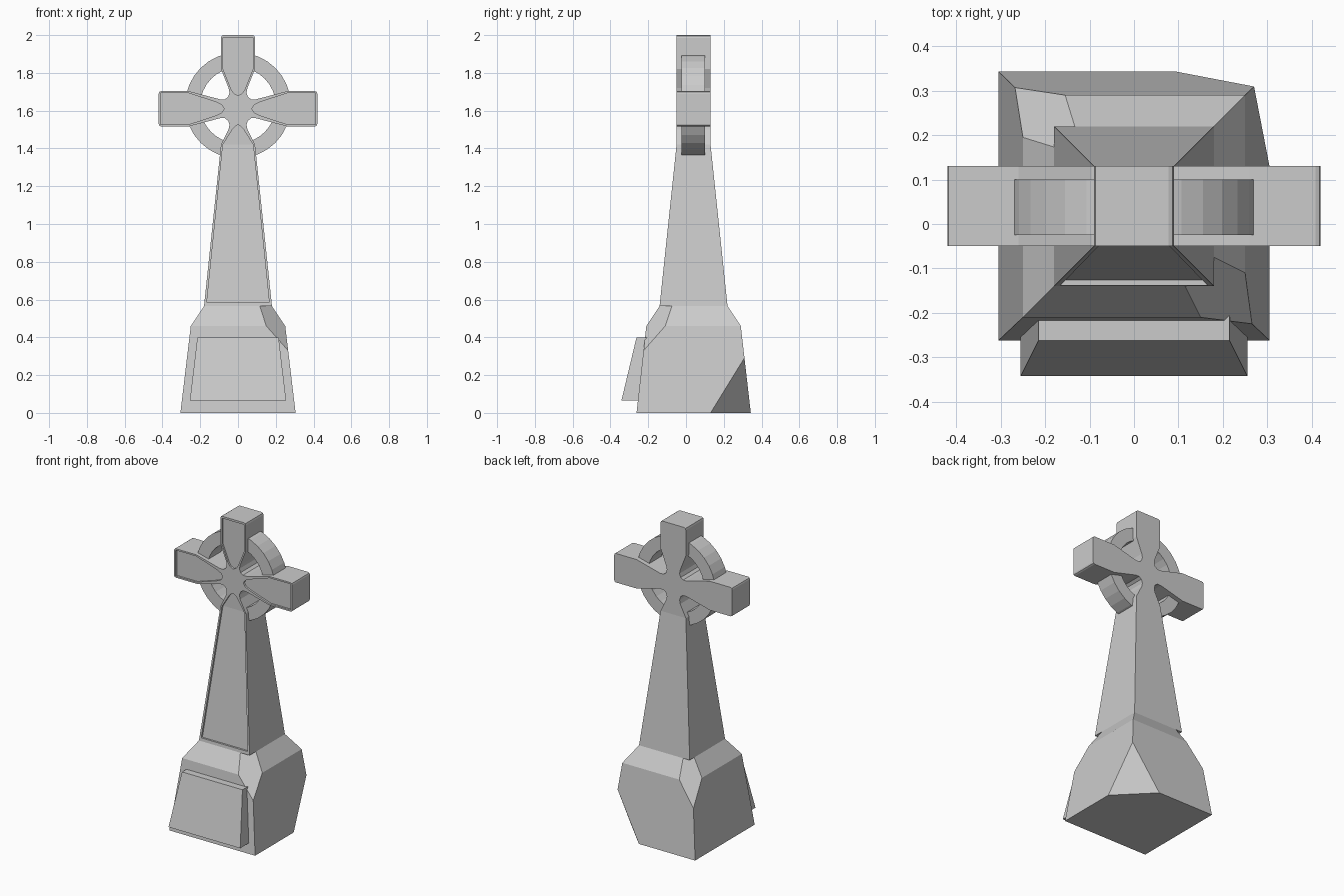
import bpy, bmesh, math
from mathutils import Vector

if "Cube" in bpy.data.objects:
    bpy.data.objects.remove(bpy.data.objects["Cube"])

YC = 0.04          # depth centre of the monument body
FRONT, BACK = -0.05, 0.13
RECESS = 0.012


def finish(bm, name):
    bmesh.ops.recalc_face_normals(bm, faces=bm.faces[:])
    me = bpy.data.meshes.new(name)
    bm.to_mesh(me)
    bm.free()
    ob = bpy.data.objects.new(name, me)
    bpy.context.collection.objects.link(ob)
    return ob


def loft(rings):
    """Closed solid through rings of equal point count."""
    bm = bmesh.new()
    vs = [[bm.verts.new(p) for p in r] for r in rings]
    n = len(vs[0])
    for a, b in zip(vs, vs[1:]):
        for i in range(n):
            j = (i + 1) % n
            bm.faces.new((a[i], a[j], b[j], b[i]))
    bm.faces.new(vs[0][::-1])
    bm.faces.new(vs[-1])
    return bm


def rect(hx, y0, y1, z):
    return [(-hx, y0, z), (hx, y0, z), (hx, y1, z), (-hx, y1, z)]


def prism(pts, y0, y1):
    """Extrude an x/z outline in depth; y0, y1 are functions of z."""
    return loft([[(x, f(z), z) for x, z in pts] for f in (y0, y1)])


def mirrored(half):
    """Complete an outline from its right half, listed top to bottom."""
    return half + [(-x, z) for x, z in reversed(half) if x > 1e-6]


def chip(bm, a, b, c):
    """Break off a corner along the plane through three points."""
    a, b, c = Vector(a), Vector(b), Vector(c)
    no = (b - a).cross(c - a).normalized()
    if no.dot(Vector((0, YC, 0.3)) - a) > 0:
        no = -no
    res = bmesh.ops.bisect_plane(bm, geom=bm.verts[:] + bm.edges[:] + bm.faces[:],
                                 plane_co=a, plane_no=no, clear_outer=True)
    edges = [e for e in res['geom_cut'] if isinstance(e, bmesh.types.BMEdge)]
    bmesh.ops.holes_fill(bm, edges=edges)


def carve(ob, bm):
    cutter = finish(bm, "panel_cutter")
    cutter.hide_render = True
    mod = ob.modifiers.new("recess", 'BOOLEAN')
    mod.operation, mod.solver, mod.object = 'DIFFERENCE', 'EXACT', cutter
    bpy.context.view_layer.objects.active = ob
    bpy.ops.object.modifier_apply(modifier=mod.name)
    bpy.data.objects.remove(cutter)


# Pedestal with sloping shoulders and three broken corners
bm = loft([rect(0.305, -0.262, 0.343, 0), rect(0.25, -0.21, 0.29, 0.46),
           rect(0.18, -0.14, 0.22, 0.565)])
chip(bm, (0.15, -0.21, 0.46), (0.25, -0.11, 0.46), (0.265, -0.225, 0.33))
chip(bm, (-0.155, 0.29, 0.46), (-0.25, 0.195, 0.46), (-0.268, 0.308, 0.31))
chip(bm, (0.095, 0.343, 0), (0.305, 0.13, 0), (0.27, 0.309, 0.29))
finish(bm, "pedestal")

# Raised plaque on the pedestal front
finish(loft([rect(0.255, -0.342, -0.2, 0.065), rect(0.215, -0.262, -0.2, 0.40)]), "plaque")

# Tapered shaft with recessed front panel
Z0, Z1 = 0.565, 1.42
shaft = finish(loft([rect(0.18, -0.14, 0.22, Z0), rect(0.09, FRONT, BACK, Z1)]), "shaft")


def slope(off):
    return lambda z: -0.14 + 0.09 * (z - Z0) / (Z1 - Z0) + off


carve(shaft, prism([(-0.165, 0.585), (0.165, 0.585), (0.0795, 1.425), (-0.0795, 1.425)],
                   slope(-0.03), slope(RECESS)))

# Cross head with flared arms
cross = finish(prism(mirrored([
    (0.078, 2.0), (0.087, 1.996), (0.09, 1.985), (0.09, 1.82), (0.05, 1.72), (0.045, 1.695),
    (0.053, 1.672), (0.07, 1.66), (0.095, 1.66), (0.26, 1.703), (0.408, 1.703),
    (0.417, 1.699), (0.42, 1.69), (0.42, 1.53), (0.417, 1.521), (0.408, 1.517),
    (0.26, 1.517), (0.095, 1.56), (0.07, 1.56), (0.053, 1.548), (0.045, 1.525),
    (0.05, 1.50), (0.09, Z1)]), lambda z: FRONT, lambda z: BACK), "cross_head")

# Recessed panels on the front of each arm
top = mirrored([(0.08, 1.987), (0.08, 1.822), (0.037, 1.715), (0.022, 1.692), (0, 1.68)])
low = mirrored([(0, 1.525), (0.015, 1.517), (0.03, 1.50), (0.08, 1.42), (0.08, 1.41)])
side = [(0.409, 1.693), (0.262, 1.693), (0.115, 1.645), (0.085, 1.63), (0.073, 1.61),
        (0.085, 1.59), (0.115, 1.575), (0.262, 1.527), (0.409, 1.527)]
for outline in (top, low, side, [(-x, z) for x, z in side]):
    carve(cross, prism(outline, lambda z: FRONT - 0.03, lambda z: FRONT + RECESS))

# Ring behind the arms
N, RZ = 32, 1.628
bm = bmesh.new()
section = [(0.28, -0.025), (0.28, 0.10), (0.20, 0.10), (0.20, -0.025)]
loops = []
for i in range(N):
    t = 2 * math.pi * i / N
    loops.append([bm.verts.new((r * math.cos(t), y, RZ + r * math.sin(t))) for r, y in section])
for i in range(N):
    a, b = loops[i], loops[(i + 1) % N]
    for k in range(4):
        m = (k + 1) % 4
        bm.faces.new((a[k], a[m], b[m], b[k]))
finish(bm, "ring")
